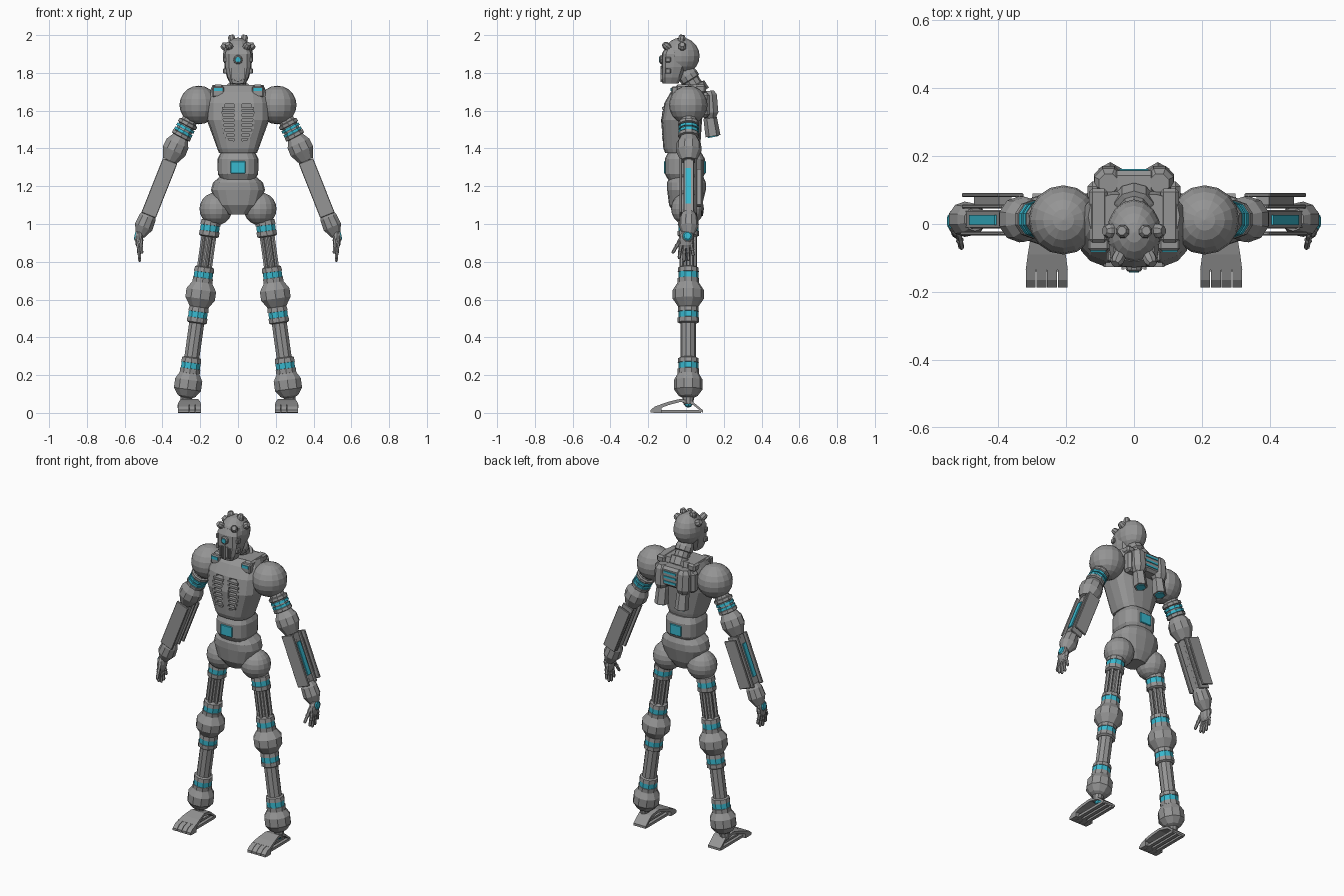
import bpy, bmesh, math
from mathutils import Vector, Matrix


def material(name, rgb):
    m = bpy.data.materials.new(name)
    m.diffuse_color = (*rgb, 1)
    return m


GREY = material("grey_metal", (0.30, 0.30, 0.30))
CYAN = material("cyan_light", (0.04, 0.48, 0.62))


def finish(name, bm, mat=GREY, mirror=False):
    """Meshes are in world space, so mirroring is simply across x = 0."""
    bmesh.ops.recalc_face_normals(bm, faces=bm.faces[:])
    me = bpy.data.meshes.new(name)
    bm.to_mesh(me)
    bm.free()
    me.materials.append(mat)
    ob = bpy.data.objects.new(name, me)
    bpy.context.collection.objects.link(ob)
    if mirror:
        ob.modifiers.new("mirror", 'MIRROR').use_mirror_merge = False
    return ob


def skin(name, rings, mat=GREY, mirror=False):
    bm = bmesh.new()
    vs = [[bm.verts.new(p) for p in r] for r in rings]
    n = len(vs[0])
    for a, b in zip(vs, vs[1:]):
        for i in range(n):
            bm.faces.new((a[i], a[(i + 1) % n], b[(i + 1) % n], b[i]))
    bm.faces.new(vs[0])
    bm.faces.new(vs[-1])
    return finish(name, bm, mat, mirror)


def lathe(name, a, b, profile, mat=GREY, mirror=True, n=10):
    """Revolve (t, radius) pairs about the line a-b."""
    a, b = Vector(a), Vector(b)
    d = (b - a).normalized()
    u = d.cross(Vector((1, 0, 0)) if abs(d.y) > 0.9 else Vector((0, 1, 0))).normalized()
    v = d.cross(u)
    ang = [2 * math.pi * (i + 0.5) / n for i in range(n)]
    return skin(name, [[a.lerp(b, t) + (u * math.cos(k) + v * math.sin(k)) * r for k in ang]
                       for t, r in profile], mat, mirror)


def loft(name, sections, n=16, p=0.7, mat=GREY):
    """Rounded-box rings: (z, half width, y front, y back)."""
    def pw(c):
        return math.copysign(abs(c) ** p, c)
    rings = []
    for z, hx, y0, y1 in sections:
        rings.append([(hx * pw(math.cos(2 * math.pi * i / n)),
                       (y0 + y1) / 2 + (y1 - y0) / 2 * pw(math.sin(2 * math.pi * i / n)), z)
                      for i in range(n)])
    return skin(name, rings, mat)


def box(name, c, size, mat=GREY, mirror=False, rot=None, bevel=0):
    bm = bmesh.new()
    bmesh.ops.create_cube(bm, size=1)
    bmesh.ops.scale(bm, vec=size, verts=bm.verts[:])
    if bevel:
        bmesh.ops.bevel(bm, geom=bm.edges[:], offset=bevel, segments=1, affect='EDGES')
    bmesh.ops.transform(bm, matrix=Matrix.Translation(c) @ (rot or Matrix()), verts=bm.verts[:])
    return finish(name, bm, mat, mirror)


def ball(name, c, r, mat=GREY, mirror=False, seg=16):
    bm = bmesh.new()
    bmesh.ops.create_uvsphere(bm, u_segments=seg, v_segments=seg * 5 // 8, radius=1)
    bmesh.ops.transform(bm, matrix=Matrix.Translation(c) @ Matrix.Diagonal((*r, 1)), verts=bm.verts[:])
    return finish(name, bm, mat, mirror)


# Head: skull, mask, eye, mouth bars and sensor knobs
ball("skull", (0, -0.025, 1.89), (0.08, 0.097, 0.097))
loft("face_mask", [(1.745, 0.042, -0.125, -0.04), (1.775, 0.058, -0.13, -0.02), (1.83, 0.072, -0.13, 0.0),
                   (1.90, 0.074, -0.128, 0.0), (1.935, 0.062, -0.11, 0.0)], n=12, p=0.6)
lathe("eye_ring", (0, -0.115, 1.87), (0, -0.14, 1.87), [(0, 0.026), (0.8, 0.024), (1, 0.018)], mirror=False)
lathe("eye", (0, -0.135, 1.87), (0, -0.143, 1.87), [(0, 0.016), (1, 0.014)], CYAN, False)
for i in range(-2, 3):
    box("mouth_bar", (0.016 * i, -0.127, 1.795), (0.009, 0.014, 0.085 - 0.012 * abs(i)))
for z in (1.81, 1.87):
    box("cheek_block", (0.068, -0.095, z), (0.022, 0.03, 0.028), mirror=True, bevel=0.004)
lathe("crown_knob", (0.03, -0.025, 1.96), (0.036, -0.02, 2.0), [(0, 0.02), (0.7, 0.02), (1, 0.013)], n=8)
lathe("brow_knob", (0.04, -0.09, 1.93), (0.055, -0.118, 1.955), [(0, 0.02), (0.7, 0.02), (1, 0.013)], n=8)
lathe("temple_knob", (0.055, -0.02, 1.93), (0.087, -0.02, 1.95), [(0, 0.022), (0.7, 0.022), (1, 0.014)], n=8)
lathe("neck", (0, 0.07, 1.69), (0, -0.01, 1.82),
      [(0, 0.06), (0.3, 0.06), (0.33, 0.045), (0.55, 0.045), (0.58, 0.053), (0.75, 0.053), (1, 0.04)], mirror=False)

# Chest with two recessed rib openings
chest = loft("chest", [(1.375, 0.10, -0.11, 0.07), (1.40, 0.11, -0.12, 0.075), (1.55, 0.165, -0.132, 0.085),
                       (1.64, 0.165, -0.115, 0.095), (1.70, 0.15, -0.08, 0.10), (1.735, 0.135, -0.045, 0.09)])
outline = [(0.022, 1.44), (0.05, 1.445), (0.072, 1.50), (0.083, 1.59), (0.068, 1.635), (0.022, 1.635)]
cutter = skin("rib_cutter", [[(x, y, z) for x, z in outline] for y in (-0.2, -0.09)], mirror=True)
cutter.hide_render = True
cutter.display_type = 'WIRE'
cut = chest.modifiers.new("rib_openings", 'BOOLEAN')
cut.operation, cut.object = 'DIFFERENCE', cutter
for i in range(7):
    z = 1.458 + 0.026 * i
    w = 0.045 + 0.03 * math.sin(math.pi * (0.1 + 0.1 * i))
    box("rib", (0.015 + w / 2, -0.108, z), (w, 0.036, 0.013), mirror=True)
box("collar_strap", (0.105, 0.025, 1.715), (0.055, 0.16, 0.045), mirror=True, bevel=0.01)
box("collar_vent", (0.105, -0.06, 1.70), (0.062, 0.035, 0.055), mirror=True, bevel=0.006)
box("collar_light", (0.105, -0.078, 1.712), (0.045, 0.008, 0.018), CYAN, True)

# Backpack: vented core, side pods and thrusters
box("backpack_core", (0, 0.115, 1.645), (0.13, 0.085, 0.12), bevel=0.015)
for z in (1.615, 1.645, 1.675):
    box("backpack_light", (0, 0.158, z), (0.085, 0.008, 0.012), CYAN)
box("backpack_wing", (0.10, 0.095, 1.63), (0.075, 0.06, 0.13), mirror=True, bevel=0.015)
lathe("backpack_pod", (0.075, 0.12, 1.705), (0.075, 0.13, 1.56),
      [(0, 0.03), (0.15, 0.045), (0.8, 0.047), (1, 0.03)], n=8)
lathe("thruster", (0.07, 0.125, 1.58), (0.07, 0.143, 1.465), [(0, 0.028), (0.2, 0.036), (1, 0.04)], n=6)
lathe("thruster_light", (0.07, 0.142, 1.468), (0.07, 0.1435, 1.460), [(0, 0.03), (1, 0.028)], CYAN, n=6)

# Waist and pelvis
loft("abdomen", [(1.235, 0.09, -0.095, 0.085), (1.265, 0.107, -0.112, 0.10), (1.345, 0.108, -0.112, 0.10),
                 (1.38, 0.09, -0.095, 0.08)])
for y in (-0.113, 0.101):
    box("waist_light", (0, y, 1.30), (0.078, 0.009, 0.065), CYAN, bevel=0.003)
loft("pelvis", [(1.05, 0.055, -0.06, 0.06), (1.10, 0.115, -0.09, 0.085), (1.18, 0.143, -0.10, 0.105),
                (1.22, 0.132, -0.10, 0.105), (1.255, 0.09, -0.085, 0.09)], p=0.8)


# Legs: everything sits on one slanted axis, addressed by height
def leg(z):
    return Vector((0.148 + (0.98 - z) * 0.14, 0.012, z))


def leg_part(name, prof, mat=GREY, n=10):
    z0, z1 = prof[0][0], prof[-1][0]
    lathe(name, leg(z0), leg(z1), [((z - z0) / (z1 - z0), r) for z, r in prof], mat, n=n)


ball("hip_ball", (0.117, 0.008, 1.08), (0.087, 0.087, 0.087), mirror=True)
for z in (0.978, 0.73, 0.52, 0.25):
    leg_part("leg_collar", [(z + 0.045, 0.043), (z + 0.04, 0.053), (z + 0.016, 0.056), (z + 0.014, 0.048),
                            (z - 0.014, 0.048), (z - 0.016, 0.056), (z - 0.04, 0.056), (z - 0.046, 0.046)])
    leg_part("leg_band", [(z + 0.017, 0.053), (z - 0.017, 0.053)], CYAN)
leg_part("thigh_core", [(1.03, 0.026), (0.70, 0.026)])
for i in range(6):
    k = math.pi * (i + 0.5) / 3
    off = Vector((math.cos(k), math.sin(k), 0)) * 0.035
    lathe("thigh_rod", leg(0.95) + off, leg(0.75) + off, [(0, 0.011), (1, 0.011)], n=6)
leg_part("knee", [(0.71, 0.045), (0.69, 0.056), (0.65, 0.083), (0.605, 0.083), (0.56, 0.052), (0.54, 0.045)])
leg_part("shin", [(0.50, 0.042), (0.27, 0.042)])
leg_part("ankle", [(0.22, 0.05), (0.205, 0.058), (0.175, 0.076), (0.125, 0.076), (0.09, 0.05), (0.08, 0.03)])
leg_part("ankle_post", [(0.10, 0.035), (0.045, 0.025)])
ball("ankle_joint", (0.272, 0.012, 0.052), (0.024, 0.024, 0.024), CYAN, True, 8)

# Feet: arched plate (y, top z, thickness, half width), toes and sole rails
FX = 0.257
arch = [(-0.135, 0.045, 0.02, 0.062), (-0.09, 0.06, 0.018, 0.056), (-0.03, 0.074, 0.016, 0.046),
        (0.035, 0.06, 0.016, 0.042), (0.09, 0.014, 0.014, 0.042)]
skin("foot_arch", [[(FX - w, y, z - t), (FX + w, y, z - t), (FX + w, y, z), (FX - w, y, z)]
                   for y, z, t, w in arch], mirror=True)
toe = [(-0.187, 0.002, 0.016), (-0.165, 0.0, 0.034), (-0.13, 0.0, 0.046)]
for i in range(4):
    x = FX + 0.0315 * (i - 1.5)
    skin("toe", [[(x - 0.0145, y, a), (x + 0.0145, y, a), (x + 0.0145, y, b), (x - 0.0145, y, b)]
                 for y, a, b in toe], mirror=True)
for dx in (-0.033, 0, 0.033):
    box("sole_rail", (FX + dx, -0.03, 0.008), (0.02, 0.22, 0.016), mirror=True)

# Upper arms
AY = 0.014
ball("shoulder_ball", (0.208, 0.012, 1.63), (0.102, 0.102, 0.102), mirror=True)
A, B = (0.245, AY, 1.57), (0.325, AY, 1.42)
lathe("upper_arm", A, B, [(0, 0.04), (0.2, 0.045), (0.22, 0.056), (0.32, 0.056), (0.34, 0.046), (0.60, 0.046),
                          (0.62, 0.056), (0.72, 0.056), (0.74, 0.045), (1, 0.045)])
for t in (0.37, 0.51):
    lathe("arm_band", A, B, [(t, 0.054), (t + 0.09, 0.054)], CYAN)
lathe("elbow", (0.302, AY, 1.465), (0.362, AY, 1.335), [(0, 0.042), (0.3, 0.066), (0.6, 0.068), (1, 0.042)])

# Forearms: core tube boxed in by plates, with an outer light strip
F0, F1 = Vector((0.345, AY, 1.37)), Vector((0.488, AY, 1.01))
mid = (F0 + F1) / 2
d = (F1 - F0).normalized()
side = Vector((-d.z, 0, d.x))
tilt = Matrix.Rotation(math.atan2(-d.x, -d.z), 4, 'Y')  # local z runs up the forearm


def fore(name, u, y, size, mat=GREY, shift=0, bevel=0):
    box(name, mid + side * u + Vector((0, y, 0)) + d * shift, size, mat, True, tilt, bevel)


lathe("forearm_core", F0, F1, [(0, 0.03), (1, 0.03)], n=8)
fore("forearm_front_plate", 0, -0.042, (0.082, 0.012, 0.31), bevel=0.003)
fore("forearm_mid_plate", 0, 0.038, (0.074, 0.012, 0.31), bevel=0.003)
fore("forearm_back_plate", 0, 0.071, (0.082, 0.012, 0.29), bevel=0.003)
fore("forearm_bracket", 0, 0.055, (0.04, 0.03, 0.20))
fore("forearm_inner_frame", 0, 0, (0.055, 0.05, 0.30))
fore("forearm_light", 0.030, -0.002, (0.009, 0.03, 0.20), CYAN)

# Hands
lathe("wrist", (0.468, AY, 1.06), (0.52, AY, 0.935), [(0, 0.035), (0.2, 0.048), (0.6, 0.052), (0.85, 0.035), (1, 0.025)])
ball("palm", (0.523, 0.002, 0.915), (0.023, 0.042, 0.05), mirror=True, seg=10)
lathe("hand_ring", (0.52, 0.008, 0.933), (0.542, 0.008, 0.937), [(0, 0.034), (0.7, 0.034), (1, 0.028)])
lathe("hand_light", (0.54, 0.008, 0.9365), (0.548, 0.008, 0.938), [(0, 0.027), (1, 0.018)], CYAN)
finger = [(0, 0.009), (0.1, 0.012), (0.4, 0.009), (0.48, 0.012), (0.58, 0.009), (0.9, 0.009), (1, 0.005)]
for y, tip in ((-0.032, 0.815), (-0.010, 0.80), (0.012, 0.805), (0.034, 0.83)):
    lathe("finger", (0.528, y * 0.8, 0.895), (0.520, y * 1.15, tip), finger, n=6)
lathe("thumb", (0.518, -0.025, 0.925), (0.508, -0.072, 0.845), finger, n=6)
